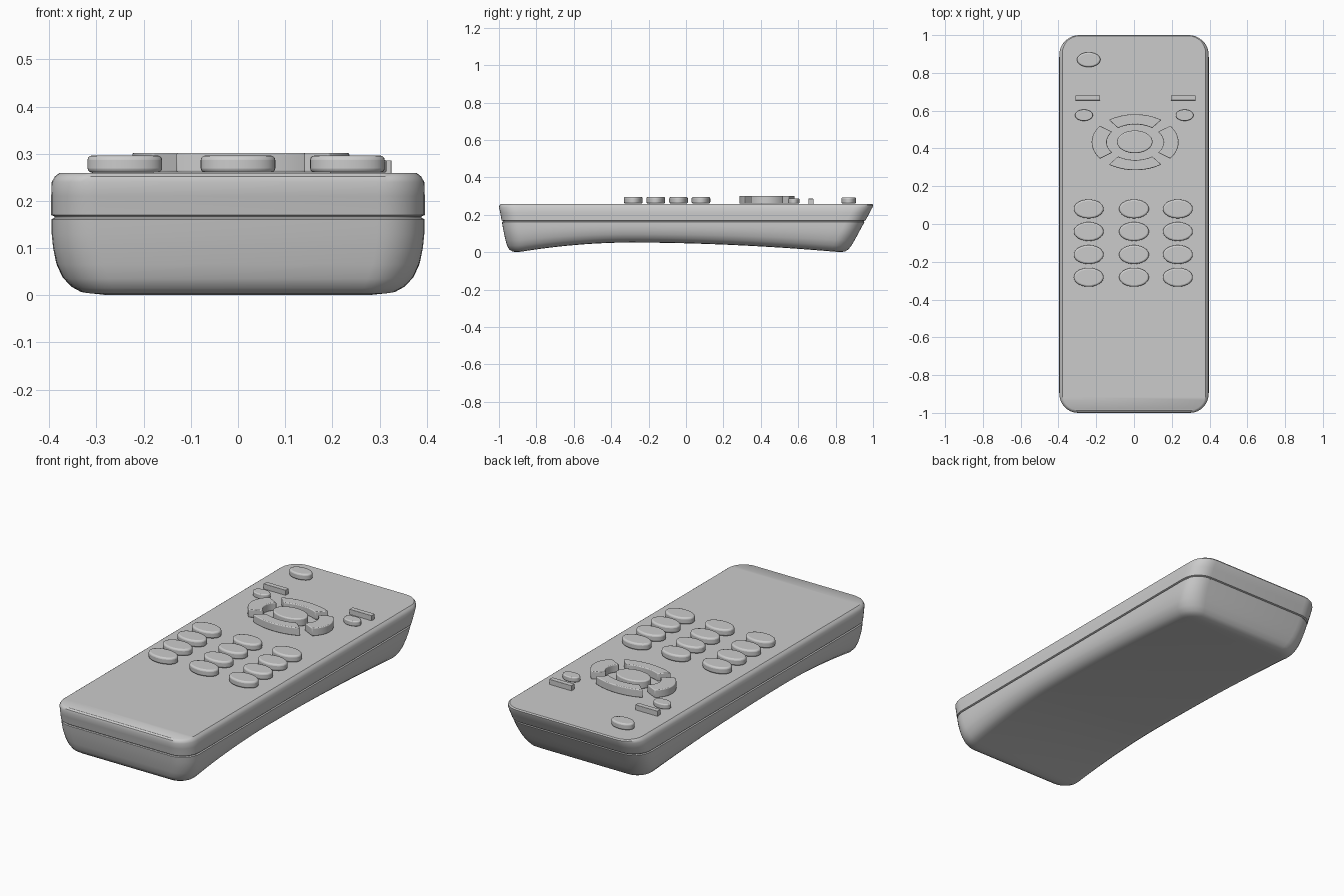
import bpy, bmesh
from math import sin, cos, pi, radians

if "Cube" in bpy.data.objects:
    bpy.data.objects.remove(bpy.data.objects["Cube"])


def finish(name, bm, bevel=0.0, angle=35):
    bmesh.ops.recalc_face_normals(bm, faces=bm.faces)
    me = bpy.data.meshes.new(name)
    bm.to_mesh(me)
    bm.free()
    ob = bpy.data.objects.new(name, me)
    bpy.context.collection.objects.link(ob)
    if bevel:
        m = ob.modifiers.new("soft_edges", "BEVEL")
        m.width, m.segments = bevel, 3
        m.limit_method, m.angle_limit = "ANGLE", radians(50)
    bpy.ops.object.select_all(action="DESELECT")
    ob.select_set(True)
    bpy.context.view_layer.objects.active = ob
    bpy.ops.object.shade_smooth_by_angle(angle=radians(angle))
    return ob


# Casing: stacked rounded rectangles with an arched underside
SEAM = 0.16


def arch(y):
    t = abs(y + 0.3) / (0.6 if y < -0.3 else 1.13)
    return 0.052 * max(0.0, 1 - t ** 1.9)


def half_outline(y0, y1, hx, r, arc=8, side=32):
    pts = []
    for i in range(arc + 1):
        a = -pi / 2 + i / arc * pi / 2
        pts.append((hx - r + r * cos(a), y0 + r + r * sin(a)))
    for i in range(1, side):
        pts.append((hx, y0 + r + (y1 - y0 - 2 * r) * i / side))
    for i in range(arc + 1):
        a = i / arc * pi / 2
        pts.append((hx - r + r * cos(a), y1 - r + r * sin(a)))
    return pts


# z, front y, back y, half width, corner radius
LEVELS = [
    (0.000, -0.905, 0.825, 0.310, 0.060),
    (0.004, -0.928, 0.850, 0.335, 0.075),
    (0.015, -0.945, 0.868, 0.354, 0.088),
    (0.035, -0.957, 0.884, 0.372, 0.098),
    (0.065, -0.965, 0.902, 0.385, 0.100),
    (0.100, -0.973, 0.921, 0.392, 0.100),
    (0.130, -0.979, 0.937, 0.395, 0.100),
    (0.161, -0.984, 0.954, 0.395, 0.100),
    (0.164, -0.979, 0.950, 0.389, 0.096),
    (0.167, -0.979, 0.952, 0.389, 0.096),
    (0.170, -0.986, 0.960, 0.396, 0.100),
    (0.210, -0.993, 0.981, 0.396, 0.100),
    (0.240, -1.000, 0.997, 0.395, 0.100),
    (0.252, -0.997, 1.000, 0.388, 0.096),
    (0.259, -0.988, 0.996, 0.379, 0.090),
]
bm = bmesh.new()
rings = []
for z, y0, y1, hx, r in LEVELS:
    half = half_outline(y0, y1, hx, r)
    loop = half + [(-x, y) for x, y in reversed(half)]
    rings.append([bm.verts.new((x, y, z + arch(y) * max(0, 1 - z / SEAM)))
                  for x, y in loop])
n = len(rings[0])
for a, b in zip(rings, rings[1:]):
    for i in range(n):
        j = (i + 1) % n
        bm.faces.new((a[i], a[j], b[j], b[i]))
for ring in (rings[0], rings[-1]):
    for i in range(n // 2 - 1):
        bm.faces.new((ring[i], ring[i + 1], ring[n - 2 - i], ring[n - 1 - i]))
finish("casing", bm)


# Buttons: bevelled prisms
def button(name, outline, z0, z1, bevel):
    bm = bmesh.new()
    low = [bm.verts.new((x, y, z0)) for x, y in outline]
    high = [bm.verts.new((x, y, z1)) for x, y in outline]
    bm.faces.new(low[::-1])
    bm.faces.new(high)
    for i in range(len(low)):
        j = (i + 1) % len(low)
        bm.faces.new((low[i], low[j], high[j], high[i]))
    finish(name, bm, bevel)


def ellipse(cx, cy, a, b, start=0, end=360, steps=40):
    count = steps if end - start == 360 else steps + 1
    angles = [radians(start + (end - start) * i / steps) for i in range(count)]
    return [(cx + a * cos(t), cy + b * sin(t)) for t in angles]


# Number pad
for row, y in enumerate((0.08, -0.04, -0.162, -0.282)):
    for col, x in enumerate((-0.24, 0.0, 0.232)):
        button(f"number_button_{row * 3 + col + 1}",
               ellipse(x, y, 0.079, 0.05), 0.26, 0.296, 0.009)

# Power button
button("power_button", ellipse(-0.24, 0.87, 0.062, 0.039), 0.26, 0.294, 0.008)

# Small oval and bar buttons on each side
for side, x, bx in (("left", -0.265, -0.244), ("right", 0.268, 0.26)):
    button(f"small_button_{side}", ellipse(x, 0.576, 0.047, 0.03),
           0.26, 0.287, 0.005)
    button(f"bar_button_{side}",
           [(bx - 0.065, 0.655), (bx + 0.065, 0.655),
            (bx + 0.065, 0.681), (bx - 0.065, 0.681)], 0.256, 0.286, 0.001)

# Direction pad: centre oval with four ring segments
PX, PY = 0.006, 0.433
button("centre_button", ellipse(PX - 0.002, PY + 0.002, 0.094, 0.06),
       0.26, 0.302, 0.006)
for name, mid, span in (("right", 0, 36), ("up", 90, 37),
                        ("left", 180, 36), ("down", 270, 37)):
    outer = ellipse(PX, PY, 0.23, 0.148, mid - span, mid + span, 16)
    inner = ellipse(PX, PY, 0.15, 0.094, mid - span, mid + span, 16)
    button(f"{name}_button", outer + inner[::-1], 0.26, 0.302, 0.004)
